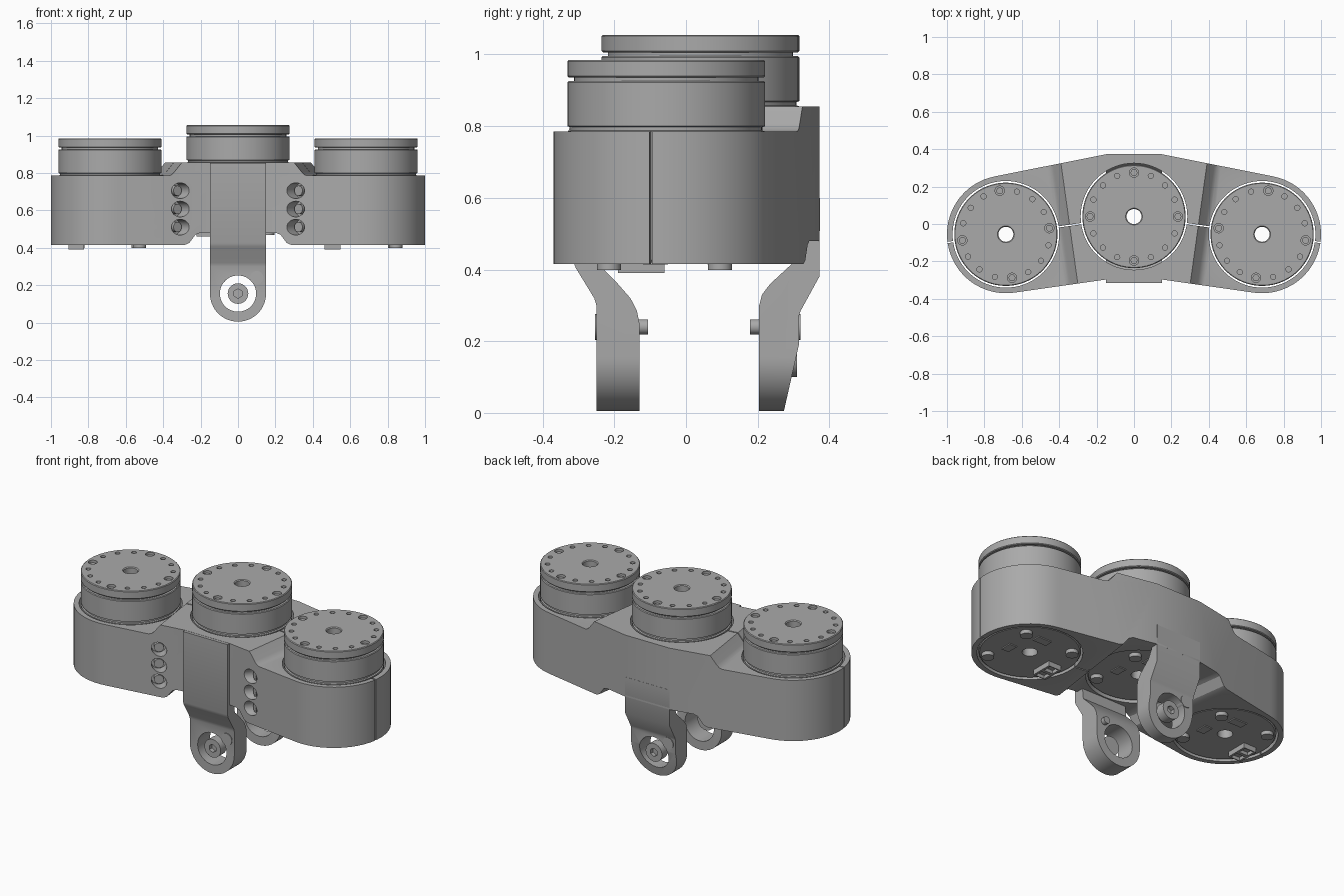
import bpy, bmesh
from math import sin, cos, pi, radians
from mathutils import Vector, Matrix

cube = bpy.data.objects.get("Cube")
if cube:
    bpy.data.objects.remove(cube)

grey = bpy.data.materials.new("machined_grey")
grey.use_nodes = True
COLOUR = (0.4, 0.4, 0.4, 1)
grey.diffuse_color = COLOUR
grey.node_tree.nodes["Principled BSDF"].inputs["Base Color"].default_value = COLOUR


def finish(name, bm):
    bmesh.ops.recalc_face_normals(bm, faces=bm.faces)
    me = bpy.data.meshes.new(name)
    bm.to_mesh(me)
    bm.free()
    me.materials.append(grey)
    ob = bpy.data.objects.new(name, me)
    bpy.context.collection.objects.link(ob)
    return ob


def loft(name, ring_a, ring_b):
    """Solid between two matching rings of 3D points."""
    bm = bmesh.new()
    a = [bm.verts.new(p) for p in ring_a]
    b = [bm.verts.new(p) for p in ring_b]
    bm.faces.new(a)
    bm.faces.new(b)
    for i in range(len(a)):
        j = (i + 1) % len(a)
        bm.faces.new((a[i], a[j], b[j], b[i]))
    return finish(name, bm)


def rods(name, items, segs=32):
    """Cylinders given as (start, end, radius), kept in one mesh."""
    bm = bmesh.new()
    for start, end, r in items:
        s, e = Vector(start), Vector(end)
        d = e - s
        m = Matrix.Translation((s + e) / 2) @ d.to_track_quat('Z', 'Y').to_matrix().to_4x4()
        bmesh.ops.create_cone(bm, cap_ends=True, segments=segs, radius1=r,
                              radius2=r, depth=d.length, matrix=m)
    return finish(name, bm)


def lathe(name, profile, segs=72):
    bm = bmesh.new()
    rings = [[bm.verts.new((r * cos(2 * pi * k / segs), r * sin(2 * pi * k / segs), z))
              for k in range(segs)] for r, z in profile]
    for i, ring in enumerate(rings):
        nxt = rings[(i + 1) % len(rings)]
        for k in range(segs):
            n = (k + 1) % segs
            bm.faces.new((ring[k], ring[n], nxt[n], nxt[k]))
    return finish(name, bm)


def box(name, centre, size):
    bm = bmesh.new()
    bmesh.ops.create_cube(bm, size=1, matrix=Matrix.Translation(centre) @ Matrix.Diagonal((*size, 1)))
    return finish(name, bm)


def boolean(ob, tool, op='DIFFERENCE'):
    tool.hide_render = True
    mod = ob.modifiers.new("cut", 'BOOLEAN')
    mod.operation, mod.object, mod.solver = op, tool, 'EXACT'
    bpy.context.view_layer.objects.active = ob
    bpy.ops.object.modifier_apply(modifier=mod.name)
    bpy.data.objects.remove(tool)


def smooth(ob):
    bpy.ops.object.select_all(action='DESELECT')
    ob.select_set(True)
    bpy.context.view_layer.objects.active = ob
    bpy.ops.object.shade_smooth_by_angle(angle=radians(30))


WING, MID = Vector((0.685, -0.055, 0)), Vector((0, 0.04, 0))
BOTTOM, WING_TOP, MID_TOP, MID_BOTTOM = 0.415, 0.785, 0.855, 0.48

# Body: one long rounded outline, then cut to its stepped heights
half = [(0.15, -0.297)]
for k in range(33):
    a = radians(-98 + 177 * k / 32)
    half.append((WING.x + 0.315 * cos(a), WING.y + 0.315 * sin(a)))
half.append((0.15, 0.373))
outline = half + [(-x, y) for x, y in reversed(half)]
body = loft("body", [(x, y, BOTTOM) for x, y in outline], [(x, y, MID_TOP) for x, y in outline])


def skewed(profile, side):
    """Cutter along y whose x leans with y, following the wing joint."""
    return loft("cutter", *[[(side * (x + lean * y), y, z) for x, z, lean in profile]
                            for y in (-0.5, 0.5)])


for side in (-1, 1):
    boolean(body, skewed([(0.30, 0.90, 0.14), (0.345, MID_TOP, 0.14), (0.385, 0.806, 0.14),
                          (0.40, 0.791, 0.14), (0.42, WING_TOP, 0.14),
                          (1.3, WING_TOP, 0), (1.3, 0.90, 0)], side))
    boolean(body, skewed([(-0.01, 0.3, 0), (0.34, 0.3, 0.14), (0.33, BOTTOM, 0.14),
                          (0.305, 0.425, 0.14), (0.27, 0.47, 0.14),
                          (0.245, MID_BOTTOM, 0.14), (-0.01, MID_BOTTOM, 0)], side))

# Motor bores
centres = [(WING, 0.42, -8), (WING * 1, 0.42, 8), (MID, 0.49, 0)]
centres[1][0].x *= -1
for c, base, turn in centres:
    boolean(body, rods("cutter", [(c + Vector((0, 0, 0.2)), c + Vector((0, 0, 1.2)), 0.285)], 72))

# Clamp seams and slanted screw pockets
pocket_screws = []
for side in (-1, 1):
    slot = box("cutter", (0, 0, 0), (0.9, 0.007, 1))
    slot.matrix_world = (Matrix.Translation((side * 0.685, -0.055, 0.6))
                         @ Matrix.Rotation(-side * radians(8), 4, 'Z'))
    bpy.context.view_layer.update()
    boolean(body, slot)
    into = Vector((side * 0.6, 0.8, 0))
    for z in (0.51, 0.607, 0.705):
        mouth = Vector((side * 0.308, -0.32, z))
        boolean(body, rods("cutter", [(mouth - into * 0.1, mouth + into * 0.055, 0.042)]))
        pocket_screws += [(mouth + into * 0.025, mouth + into * 0.07, 0.027)]
smooth(body)
smooth(rods("pocket_screws", pocket_screws, 24))

# Motor: fixed drum, neck and rotating cap with a through hole
motor = lathe("motor", [(0.042, 0), (0.27, 0), (0.276, 0.006), (0.276, 0.365), (0.268, 0.368),
                        (0.268, 0.377), (0.276, 0.38), (0.276, 0.502), (0.272, 0.506),
                        (0.258, 0.506), (0.258, 0.516), (0.272, 0.516), (0.276, 0.52),
                        (0.276, 0.561), (0.272, 0.565), (0.045, 0.565), (0.04, 0.56), (0.04, 0.01)])
holes, cap_screws = [], []
for k in range(16):
    a = 2 * pi * k / 16
    p = Vector((0.235 * cos(a), 0.235 * sin(a), 0))
    up = lambda z: p + Vector((0, 0, z))
    big = k % 4 == 0
    holes.append((up(0.54), up(0.6), 0.025 if big else 0.014))
    if big:
        cap_screws.append((up(0.535), up(0.553), 0.018))
boolean(motor, rods("cutter", holes, 20))
smooth(motor)
screws = rods("cap_screws", cap_screws, 20)
smooth(screws)

# Underside feet and chip plates, shared by each motor
feet = rods("motor_feet", [(Vector((x, y, 0.01)), Vector((x, y, -0.022)), r)
                           for x, y in ((0.16, -0.16), (0.15, 0.15), (-0.17, 0.15))
                           for r in (0.034,)], 24)
smooth(feet)
plug = box("plug_socket", (-0.18, -0.07, -0.01), (0.085, 0.13, 0.04))
boolean(plug, box("cutter", (-0.18, -0.105, -0.03), (0.06, 0.05, 0.04)))
boolean(plug, box("cutter", (-0.18, -0.035, -0.03), (0.06, 0.05, 0.04)))
chips = box("chip_plate", (0.03, 0.14, -0.002), (0.09, 0.05, 0.008))
chip_small = box("small_chip_plate", (0.12, -0.03, -0.002), (0.05, 0.07, 0.008))

parts = (motor, screws, feet, plug, chips, chip_small)
for n, (c, base, turn) in enumerate(centres):
    for part in parts:
        ob = part if n == 0 else part.copy()
        if n:
            bpy.context.collection.objects.link(ob)
        ob.location = c + Vector((0, 0, base))
        if part in (motor, screws):
            ob.rotation_euler.z = radians(turn)

# Mounting arms: side profile trimmed to a rounded tongue, with an eye
front_profile = [(-0.315, 0.854), (-0.315, 0.425), (-0.308, 0.405), (-0.256, 0.32), (-0.25, 0.30),
                 (-0.25, 0), (-0.13, 0), (-0.13, 0.25), (-0.137, 0.285), (-0.155, 0.32),
                 (-0.19, 0.36), (-0.245, 0.415), (-0.252, 0.48), (-0.252, 0.854)]
back_profile = [(0.374, 0.6), (0.372, 0.38), (0.32, 0.285), (0.315, 0.27), (0.315, 0.19),
                (0.272, 0), (0.203, 0), (0.203, 0.295), (0.212, 0.33), (0.235, 0.36),
                (0.30, 0.42), (0.325, 0.47), (0.335, 0.5), (0.335, 0.6)]
EYE_Z = 0.155
tongue = [(-0.15, 0.9)] + [(0.15 * cos(pi + pi * k / 32), EYE_Z + 0.15 * sin(pi + pi * k / 32))
                           for k in range(33)] + [(0.15, 0.9)]
for name, profile, s, outer, inner in (("front_arm", front_profile, 1, -0.25, -0.13),
                                       ("back_arm", back_profile, -1, 0.315, 0.203)):
    arm = loft(name, *[[(x, y, z) for y, z in profile] for x in (-0.2, 0.2)])
    boolean(arm, loft("cutter", *[[(x, y, z) for x, z in tongue] for y in (-0.5, 0.5)]), 'INTERSECT')
    boolean(arm, rods("cutter", [((0, outer - s * 0.1, EYE_Z), (0, inner + s * 0.05, EYE_Z), 0.097)], 48))
    smooth(arm)
    # Eye bolt with a socket head, and the locking pin
    at = lambda y, x=0, z=EYE_Z: Vector((x, y, z))
    bolt = rods(name + "_bolt", [(at(outer + s * 0.005), at(outer + s * 0.06), 0.055),
                                 (at(outer + s * 0.05), at(inner + s * 0.008), 0.027)])
    boolean(bolt, rods("cutter", [(at(outer - s * 0.05), at(outer + s * 0.03), 0.025)], 6))
    smooth(bolt)
    px, pz = s * 0.1, 0.24
    smooth(rods(name + "_pin", [(at(outer - s * 0.004, px, pz), at(outer + s * 0.04, px, pz), 0.036),
                                (at(outer + s * 0.02, px, pz), at(inner + s * 0.024, px, pz), 0.021)]))
